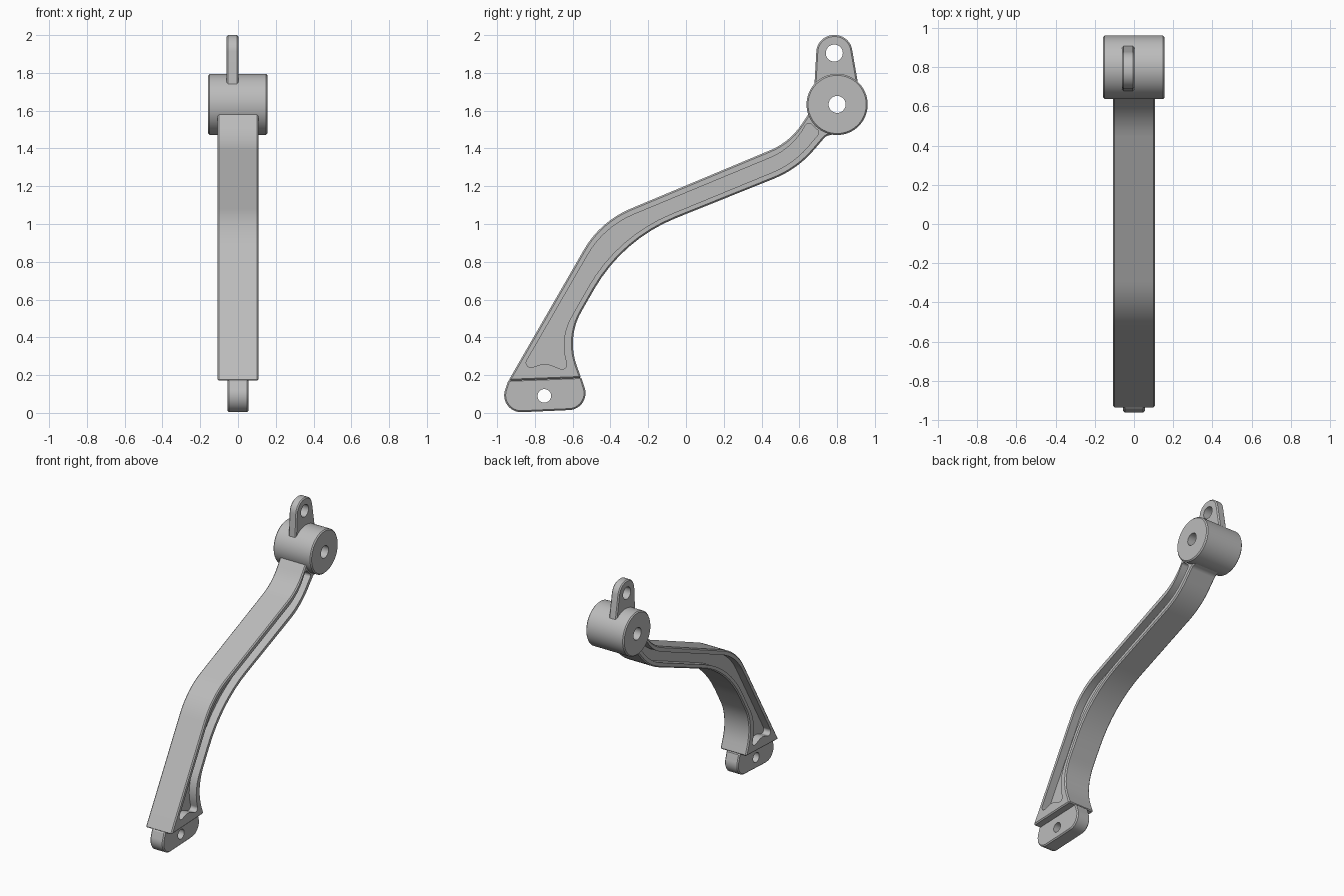
import bpy, bmesh, math
from mathutils import Vector

if "Cube" in bpy.data.objects:
    bpy.data.objects.remove(bpy.data.objects["Cube"], do_unlink=True)

grey = bpy.data.materials.new("plain grey")
grey.use_nodes = True
grey.diffuse_color = (0.5, 0.5, 0.5, 1)
grey.node_tree.nodes["Principled BSDF"].inputs["Base Color"].default_value = (0.5, 0.5, 0.5, 1)


def rounded(corners):
    """Outline in the YZ plane from (y, z, fillet radius) corners."""
    points = []
    count = len(corners)
    for i, (y, z, r) in enumerate(corners):
        here = Vector((y, z))
        if r == 0:
            points.append(here)
            continue
        a = (Vector(corners[i - 1][:2]) - here).normalized()
        b = (Vector(corners[(i + 1) % count][:2]) - here).normalized()
        half = a.angle(b) / 2
        centre = here + (a + b).normalized() * (r / math.sin(half))
        start = here + a * (r / math.tan(half)) - centre
        end = here + b * (r / math.tan(half)) - centre
        turn = math.pi - 2 * half
        steps = max(3, math.ceil(turn / math.radians(5)))
        for k in range(steps + 1):
            t = k / steps
            arc = start * math.sin((1 - t) * turn) + end * math.sin(t * turn)
            points.append(centre + arc / math.sin(turn))
    return points


def circle(y, z, r, n=64):
    return [Vector((y + r * math.cos(math.tau * k / n), z + r * math.sin(math.tau * k / n)))
            for k in range(n)]


def prism(name, outline, x0, x1):
    """Extrude a YZ outline from x0 to x1."""
    bm = bmesh.new()
    face = bm.faces.new([bm.verts.new((x0, p.x, p.y)) for p in outline])
    new = bmesh.ops.extrude_face_region(bm, geom=[face])["geom"]
    bmesh.ops.translate(bm, vec=(x1 - x0, 0, 0),
                        verts=[v for v in new if isinstance(v, bmesh.types.BMVert)])
    bmesh.ops.recalc_face_normals(bm, faces=bm.faces)
    mesh = bpy.data.meshes.new(name)
    bm.to_mesh(mesh)
    bm.free()
    mesh.materials.append(grey)
    obj = bpy.data.objects.new(name, mesh)
    bpy.context.collection.objects.link(obj)
    return obj


def part(name, outline, x0, x1, cuts, edge=0.008):
    """Chamfered prism with (outline, x0, x1) cuts taken out of it."""
    obj = prism(name, outline, x0, x1)
    bpy.ops.object.select_all(action='DESELECT')
    bpy.context.view_layer.objects.active = obj
    obj.select_set(True)
    bevel = obj.modifiers.new("chamfer", 'BEVEL')
    bevel.width, bevel.segments = edge, 1
    bevel.limit_method, bevel.angle_limit = 'ANGLE', math.radians(40)
    bpy.ops.object.modifier_apply(modifier=bevel.name)
    for shape, c0, c1 in cuts:
        cutter = prism("cutter", shape, c0, c1)
        cutter.hide_render = True
        cut = obj.modifiers.new("cut", 'BOOLEAN')
        cut.operation, cut.solver, cut.object = 'DIFFERENCE', 'EXACT', cutter
        bpy.ops.object.modifier_apply(modifier=cut.name)
        bpy.data.objects.remove(cutter, do_unlink=True)
    bpy.ops.object.shade_smooth_by_angle(angle=math.radians(30))
    return obj


# Curved arm with a recessed pocket on each side
arm = rounded([(-0.94, 0.17, 0), (-0.454, 1.014, 0.51), (0.55, 1.434, 0.37), (0.66, 1.6, 0),
               (0.8, 1.48, 0), (0.74, 1.465, 0.05), (0.59, 1.29, 0.54), (-0.335, 0.918, 0.87),
               (-0.632, 0.4, 0.34), (-0.555, 0.185, 0)])
pocket = rounded([(-0.876, 0.22, 0.025), (-0.435, 0.985, 0.5), (0.565, 1.4, 0.37),
                  (0.645, 1.545, 0.02), (0.71, 1.485, 0.02), (0.57, 1.32, 0.5),
                  (-0.365, 0.935, 0.9), (-0.668, 0.4, 0.3), (-0.62, 0.215, 0.025),
                  (-0.745, 0.265, 0.1)])
part("arm", arm, -0.108, 0.108, [(pocket, s * 0.05, s * 0.2) for s in (-1, 1)])

# Pivot barrel at the top of the arm
part("pivot_barrel", circle(0.8, 1.633, 0.162), -0.158, 0.156,
     [(circle(0.8, 1.633, 0.045, 40), -0.3, 0.3)])

# Upper lug, offset to one side of the barrel
lug = rounded([(0.679, 1.72, 0), (0.695, 2, 0.092), (0.866, 2, 0.092), (0.915, 1.72, 0)])
part("upper_lug", lug, -0.061, 0.002, [(circle(0.785, 1.905, 0.045, 40), -0.3, 0.3)])

# Mounting tab below the arm
tab = rounded([(-0.94, 0.175, 0), (-1, -0.002, 0.09), (-0.5, 0.02, 0.09), (-0.555, 0.19, 0)])
part("mounting_tab", tab, -0.055, 0.055, [(circle(-0.75, 0.09, 0.036, 40), -0.3, 0.3)])
